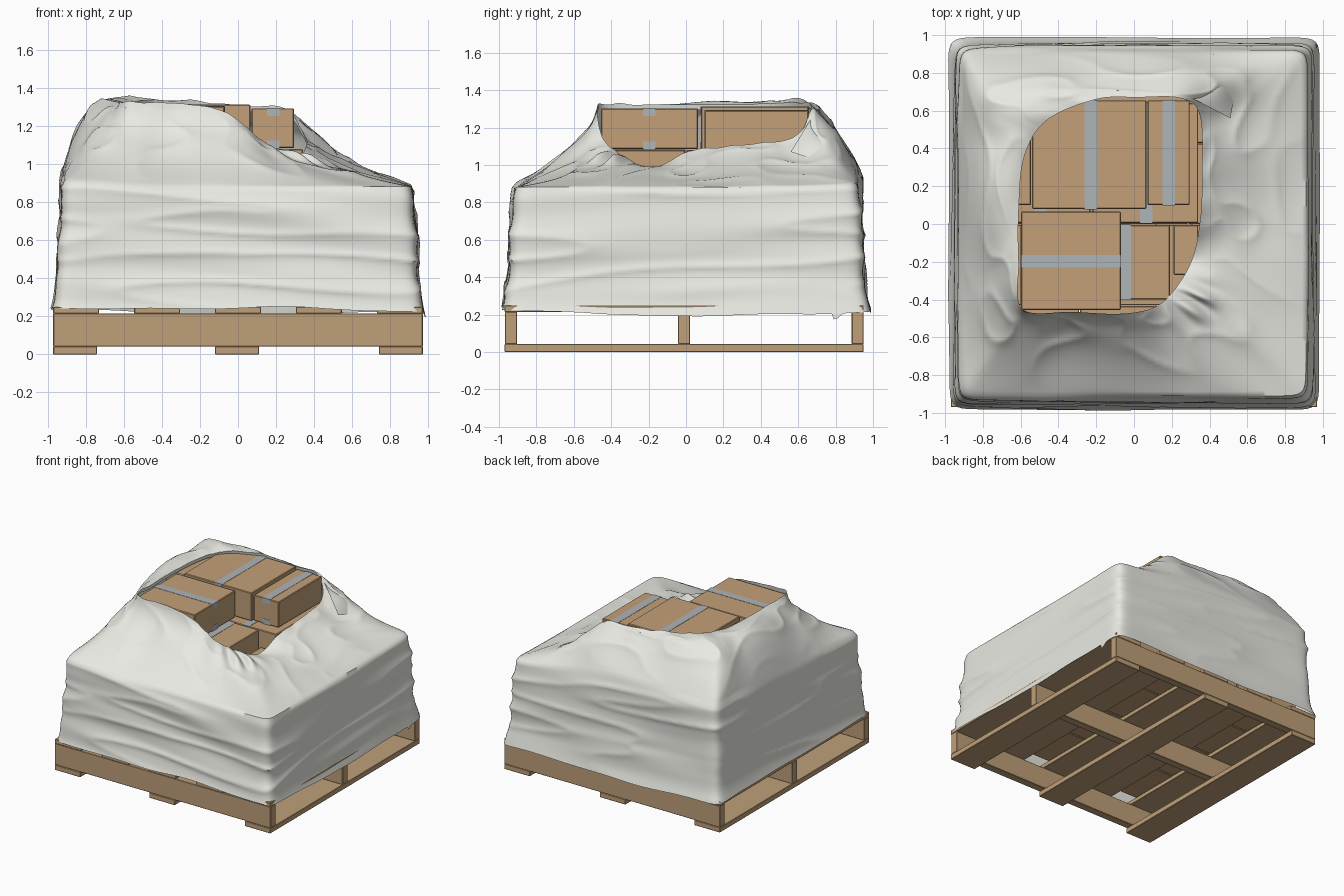
import bpy, math
from math import sin, cos, pi
from mathutils import Vector, noise

if "Cube" in bpy.data.objects:
    bpy.data.objects.remove(bpy.data.objects["Cube"])


def material(name, rgb):
    m = bpy.data.materials.new(name)
    m.diffuse_color = (*rgb, 1)
    m.use_nodes = True
    m.node_tree.nodes["Principled BSDF"].inputs["Base Color"].default_value = m.diffuse_color
    return m


CARD = material("cardboard", (0.54, 0.35, 0.19))
WOOD = material("wood", (0.52, 0.35, 0.19))
TAPE = material("tape", (0.43, 0.46, 0.48))
FILM = material("film", (0.82, 0.82, 0.77))


def mesh_object(name, verts, faces, mat=None):
    me = bpy.data.meshes.new(name)
    me.from_pydata(verts, [], faces)
    me.update()
    ob = bpy.data.objects.new(name, me)
    bpy.context.collection.objects.link(ob)
    if mat:
        me.materials.append(mat)
    return ob


def block(name, x0, x1, y0, y1, z0, z1, mat, bevel=0.0):
    verts = [(x, y, z) for z in (z0, z1) for x, y in ((x0, y0), (x1, y0), (x1, y1), (x0, y1))]
    faces = [(3, 2, 1, 0), (4, 5, 6, 7), (0, 1, 5, 4), (1, 2, 6, 5), (2, 3, 7, 6), (3, 0, 4, 7)]
    ob = mesh_object(name, verts, faces, mat)
    if bevel:
        b = ob.modifiers.new("soft_edges", "BEVEL")
        b.width, b.segments = bevel, 1
    return ob


def carton(name, x0, x1, y0, y1, z0, z1, axis, at=None):
    """Cardboard box with a tape strip folded over its top and bottom."""
    block(name, x0, x1, y0, y1, z0, z1, CARD, 0.005)
    e, w = 0.002, 0.033
    for part, a, b in (("top", z1 - 0.04, z1 + e), ("bottom", z0 - e, z0 + 0.04)):
        if axis == "x":
            c = (y0 + y1) / 2 if at is None else at
            block(f"{name}_tape_{part}", x0 - e, x1 + e, c - w, c + w, a, b, TAPE)
        else:
            c = (x0 + x1) / 2 if at is None else at
            block(f"{name}_tape_{part}", c - w, c + w, y0 - e, y1 + e, a, b, TAPE)


# Pallet: bottom runners, stringers, deck boards
for i, x in enumerate((-0.855, -0.005, 0.855)):
    block(f"pallet_runner_{i}", x - 0.115, x + 0.115, -0.97, 0.95, 0, 0.042, WOOD, 0.003)
for i, y in enumerate((-0.935, -0.01, 0.918)):
    block(f"pallet_stringer_{i}", -0.97, 0.97, y - 0.032, y + 0.032, 0.042, 0.215, WOOD, 0.003)
for i, x in enumerate((-0.85, -0.425, 0, 0.425, 0.85)):
    block(f"pallet_deck_board_{i}", x - 0.12, x + 0.12, -0.97, 0.95, 0.215, 0.25, WOOD, 0.003)

# Full lower layers of cartons
for k in range(3):
    z = 0.254 + k * 0.2
    for i in range(3):
        for j in range(4):
            x, y = -0.86 + i * 0.574, -0.86 + j * 0.43
            block(f"lower_carton_{k}_{i}_{j}", x, x + 0.57, y, y + 0.426, z, z + 0.195, CARD, 0.005)

# Fourth layer, partly visible through the opening
carton("middle_carton_front", -0.29, 0.19, -0.40, -0.005, 0.86, 1.08, "y", -0.05)
carton("middle_carton_front_left", -0.60, -0.30, -0.44, -0.005, 0.86, 1.08, "y")
carton("middle_carton_back", -0.22, 0.34, 0.005, 0.64, 0.86, 1.078, "y", 0.065)
carton("middle_carton_back_left", -0.76, -0.23, 0.005, 0.64, 0.86, 1.078, "y")
block("middle_carton_low", 0.21, 0.34, -0.27, -0.005, 0.855, 0.945, CARD, 0.005)

# Exposed top layer
carton("top_carton_front", -0.597, -0.07, -0.455, 0.065, 1.086, 1.302, "x", -0.197)
carton("top_carton_back", -0.54, 0.065, 0.08, 0.655, 1.084, 1.312, "y", -0.23)
carton("top_carton_right", 0.072, 0.295, 0.10, 0.655, 1.084, 1.292, "y", 0.185)
block("top_carton_left", -0.72, -0.546, 0.10, 0.61, 1.084, 1.285, CARD, 0.005)

# Wrap stations every 22.5 degrees: opening edge xyz, slope middle xyz, shoulder height
ST = [
    (0.35, 0.02, 1.07, 0.60, 0.02, 0.95, 0.87),
    (0.36, 0.24, 1.10, 0.54, 0.30, 1.01, 0.87),
    (0.35, 0.57, 1.14, 0.54, 0.66, 1.03, 0.885),
    (0.25, 0.665, 1.285, 0.33, 0.76, 1.18, 0.95),
    (0.02, 0.67, 1.30, 0.0, 0.76, 1.22, 1.0),
    (-0.20, 0.66, 1.325, -0.35, 0.75, 1.24, 1.01),
    (-0.46, 0.55, 1.33, -0.72, 0.69, 1.285, 0.98),
    (-0.58, 0.36, 1.32, -0.76, 0.40, 1.285, 1.0),
    (-0.61, 0.08, 1.32, -0.77, 0.02, 1.265, 0.97),
    (-0.61, -0.20, 1.32, -0.74, -0.28, 1.20, 0.94),
    (-0.59, -0.45, 1.32, -0.66, -0.57, 1.12, 0.90),
    (-0.32, -0.465, 1.315, -0.36, -0.59, 1.11, 0.87),
    (-0.07, -0.475, 1.27, -0.03, -0.60, 1.09, 0.865),
    (0.11, -0.44, 1.13, 0.22, -0.60, 1.01, 0.865),
    (0.22, -0.34, 1.05, 0.50, -0.50, 0.965, 0.87),
    (0.31, -0.18, 0.98, 0.58, -0.22, 0.955, 0.87),
]


def station(f):
    """Periodic Catmull-Rom through the stations."""
    i, t = int(f), f - int(f)
    a, b, c, d = (ST[(i + k) % 16] for k in (-1, 0, 1, 2))
    return [0.5 * (2 * q + (r - p) * t + (2 * p - 5 * q + 4 * r - s) * t * t
                   + (3 * q - p - 3 * r + s) * t ** 3) for p, q, r, s in zip(a, b, c, d)]


def square(th, half):
    n = 28
    r = half / (abs(cos(th)) ** n + abs(sin(th)) ** n) ** (1 / n)
    return Vector((r * cos(th), r * sin(th), 0))


def fold(x, y, z):
    return noise.noise(Vector((x, y, z)))


N, WALL, SLOPE = 400, 46, 34
verts = []
for i in range(N):
    th = 2 * pi * i / N
    s = station(16 * i / N)
    inner, mid, zs = Vector(s[0:3]), Vector(s[3:6]), s[6]
    col = []
    out = square(th, 1)
    # Tightly stretched wall with near-horizontal folds
    zb = 0.242 - 0.05 * max(0, cos(th)) ** 3 - 0.03 * max(0, sin(th)) ** 3
    zb += 0.015 * fold(out.x * 2, out.y * 2, 7)
    for k in range(WALL):
        t = k / WALL
        z = zb + (zs - zb) * t
        zz = z + 0.06 * out.x - 0.05 * out.y
        half = 0.950 - 0.016 * t + 0.032 * (1 - t) ** 5 - 0.018 * t ** 12
        fade = 0.35 + 0.65 * min(1, t * 5)
        half += 0.013 * fade * fold(out.x * 1.1, out.y * 1.1, zz * 6.5)
        ridge = 1 - abs(fold(out.x * 0.8 + 5, out.y * 0.8, zz * 7))
        half += 0.014 * fade * (ridge ** 4 - 0.5)
        p = square(th, half) + Vector((0, 0, z))
        p.y *= 1.004
        col.append(p)
    # Draped slope from shoulder to opening
    sh = square(th, 0.91) + Vector((0, 0, zs + 0.012))
    for k in range(SLOPE + 1):
        t = k / SLOPE
        p = sh * ((1 - t) * (1 - 2 * t)) + mid * (4 * t * (1 - t)) + inner * (t * (2 * t - 1))
        env = sin(pi * t) ** 0.7
        w = 0.016 * fold(out.x * 3, out.y * 3, t * 1.5)
        w += 0.014 * (1 - abs(fold(out.x * 2 + 9, out.y * 2, t * 2.5))) ** 5
        # Bunched film at the front right corner of the opening
        lump = math.exp(-((p.x - 0.32) ** 2 + (p.y + 0.40) ** 2) / 0.012)
        w += 0.06 * lump * (0.5 + 0.5 * sin(th * 32))
        p += Vector((out.x * 0.3, out.y * 0.3, 1)) * w * env
        p.z += 0.004 * t + 0.01 * t ** 6 * fold(out.x * 5, out.y * 5, 2)
        col.append(p)
    # Turned-down opening lip
    col.append(col[-1] + Vector((out.x * 0.006, out.y * 0.006, -0.03)))
    verts += col
R = WALL + SLOPE + 2
faces = [(i * R + k, (i + 1) % N * R + k, (i + 1) % N * R + k + 1, i * R + k + 1)
         for i in range(N) for k in range(R - 1)]
wraps = [mesh_object("plastic_wrap", verts, faces, FILM)]


def sheet(name, a, b, c, d, sag, n=12):
    """Loose four-cornered piece of film."""
    a, b, c, d = map(Vector, (a, b, c, d))
    vs = []
    for i in range(n + 1):
        for j in range(n + 1):
            u, v = i / n, j / n
            p = (a * (1 - u) + b * u) * (1 - v) + (d * (1 - u) + c * u) * v
            p.z += sag * sin(pi * u) * sin(pi * v)
            vs.append(p)
    m = n + 1
    fs = [(i * m + j, (i + 1) * m + j, (i + 1) * m + j + 1, i * m + j + 1)
          for i in range(n) for j in range(n)]
    return mesh_object(name, vs, fs, FILM)


# Loose film: folded flap at the back right, small tail at the hem
wraps.append(sheet("wrap_flap", (0.30, 0.67, 1.25), (0.42, 0.90, 0.98),
                   (0.56, 0.84, 0.98), (0.51, 0.56, 1.07), 0.05))
wraps.append(sheet("wrap_tail", (0.975, 0.77, 0.23), (0.98, 0.79, 0.175),
                   (0.98, 0.81, 0.18), (0.975, 0.87, 0.23), 0.004, 4))

bpy.ops.object.select_all(action="DESELECT")
for ob in wraps:
    ob.select_set(True)
bpy.context.view_layer.objects.active = wraps[0]
bpy.ops.object.shade_smooth_by_angle(angle=math.radians(60))
